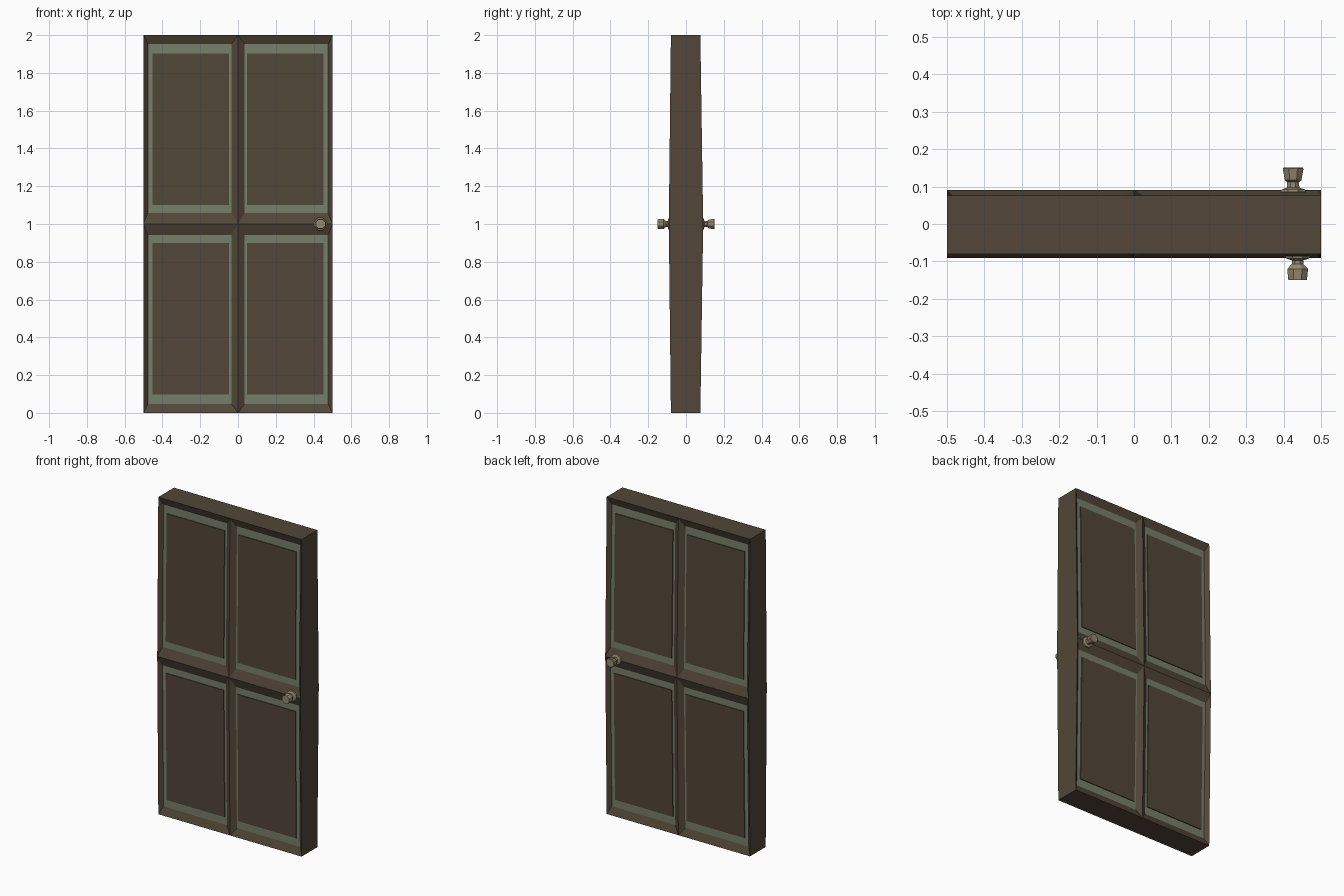
import bpy, bmesh, math
from mathutils import Matrix

if "Cube" in bpy.data.objects:
    bpy.data.objects.remove(bpy.data.objects["Cube"])


def material(name, rgb):
    m = bpy.data.materials.new(name)
    m.diffuse_color = (*rgb, 1)
    m.use_nodes = True
    m.node_tree.nodes["Principled BSDF"].inputs["Base Color"].default_value = m.diffuse_color
    return m


BROWN = material("brown_wood", (0.085, 0.062, 0.040))
GREEN = material("pale_green_trim", (0.188, 0.212, 0.144))
BRASS = material("dull_brass", (0.30, 0.25, 0.16))


def finish(bm, name, mats):
    bmesh.ops.remove_doubles(bm, verts=bm.verts, dist=1e-5)
    bmesh.ops.recalc_face_normals(bm, faces=bm.faces)
    me = bpy.data.meshes.new(name)
    bm.to_mesh(me)
    bm.free()
    for m in mats:
        me.materials.append(m)
    ob = bpy.data.objects.new(name, me)
    bpy.context.collection.objects.link(ob)
    return ob


def surface_y(side, z):
    # each side bulges slightly towards the ridge at mid height
    end = 0.080 if side < 0 else 0.076
    return side * (end + (0.091 - end) * (1 - abs(z - 1)))


def rect(bm, side, x0, x1, z0, z1, sink):
    pts = [(x0, z0), (x1, z0), (x1, z1), (x0, z1)]
    return [bm.verts.new((x, surface_y(side, z) - side * sink, z)) for x, z in pts]


def bridge(bm, a, b, mat):
    for i in range(4):
        j = (i + 1) % 4
        bm.faces.new((a[i], a[j], b[j], b[i])).material_index = mat


# door slab: four sunken, trimmed panels on both sides
bm = bmesh.new()
for side in (-1, 1):
    for sx in (-1, 1):
        for sz in (-1, 1):
            def loop(xin, xout, zin, zout, sink):
                xs = sorted((sx * xin, sx * xout))
                zs = sorted((1 + sz * zin, 1 + sz * zout))
                return rect(bm, side, *xs, *zs, sink)
            outer = loop(0, 0.5, 0, 1, 0)
            trim_out = loop(0.035, 0.477, 0.058, 0.952, 0.020)
            trim_in = loop(0.048, 0.452, 0.100, 0.903, 0.020)
            panel = loop(0.048, 0.452, 0.100, 0.903, 0.015)
            bridge(bm, outer, trim_out, 0)
            bridge(bm, trim_out, trim_in, 1)
            bridge(bm, trim_in, panel, 0)
            bm.faces.new(panel)

# slab edges
rim = [(-0.5, 0), (0, 0), (0.5, 0), (0.5, 1), (0.5, 2), (0, 2), (-0.5, 2), (-0.5, 1)]
for (xa, za), (xb, zb) in zip(rim, rim[1:] + rim[:1]):
    bm.faces.new([bm.verts.new((x, surface_y(s, z), z)) for x, z, s in
                  ((xa, za, -1), (xb, zb, -1), (xb, zb, 1), (xa, za, 1))])
finish(bm, "door_slab", [BROWN, GREEN])


# turned knobs: (radius, distance from door centre plane)
def knob(name, x, side, profile, sides=8):
    bm = bmesh.new()
    rings = []
    for r, y in profile:
        rings.append([bm.verts.new((x + r * math.cos(a), side * y, 1 + r * math.sin(a)))
                      for a in (math.tau * (i + 0.5) / sides for i in range(sides))])
    for a, b in zip(rings, rings[1:]):
        for i in range(sides):
            j = (i + 1) % sides
            bm.faces.new((a[i], a[j], b[j], b[i]))
    bm.faces.new(rings[0])
    bm.faces.new(rings[-1])
    finish(bm, name, [BRASS])


PROFILE = [(0.036, 0.086), (0.034, 0.092), (0.018, 0.097), (0.017, 0.112),
           (0.024, 0.117), (0.030, 0.148), (0.027, 0.151)]
knob("front_knob", 0.437, -1, [(0.036, 0.086), (0.034, 0.092), (0.017, 0.097),
                               (0.017, 0.107), (0.030, 0.120), (0.027, 0.150)])
knob("back_knob", 0.425, 1, PROFILE)
